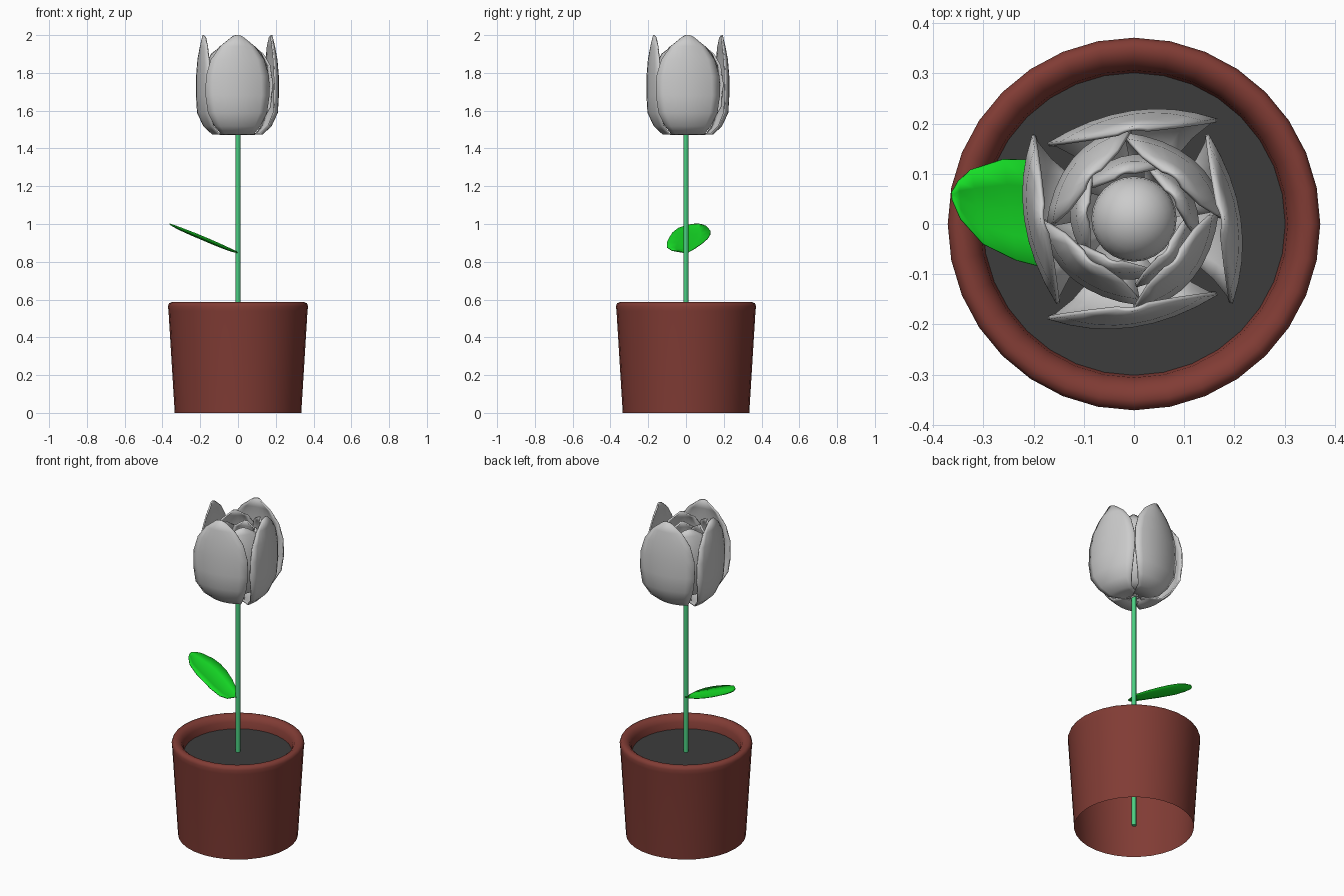
import bpy, bmesh, math
from mathutils import Matrix, Vector

if "Cube" in bpy.data.objects:
    bpy.data.objects.remove(bpy.data.objects["Cube"])


def material(name, rgb):
    m = bpy.data.materials.new(name)
    m.diffuse_color = (*rgb, 1)
    m.use_nodes = True
    m.node_tree.nodes["Principled BSDF"].inputs["Base Color"].default_value = m.diffuse_color
    return m


def finish(name, bm, mat=None, angle=40):
    bmesh.ops.recalc_face_normals(bm, faces=bm.faces)
    me = bpy.data.meshes.new(name)
    bm.to_mesh(me)
    bm.free()
    ob = bpy.data.objects.new(name, me)
    bpy.context.collection.objects.link(ob)
    if mat:
        me.materials.append(mat)
    bpy.ops.object.select_all(action='DESELECT')
    ob.select_set(True)
    bpy.context.view_layer.objects.active = ob
    bpy.ops.object.shade_smooth_by_angle(angle=math.radians(angle))
    return ob


def lathe(name, profile, sides, mat):
    bm = bmesh.new()
    rings = [[bm.verts.new((r * math.cos(2 * math.pi * i / sides),
                            r * math.sin(2 * math.pi * i / sides), z))
              for i in range(sides)] for r, z in profile]
    for a, b in zip(rings, rings[1:]):
        for i in range(sides):
            j = (i + 1) % sides
            bm.faces.new((a[i], a[j], b[j], b[i]))
    return finish(name, bm, mat, 60)


def grid_mesh(rows):
    bm = bmesh.new()
    vs = [[bm.verts.new(p) for p in row] for row in rows]
    for a, b in zip(vs, vs[1:]):
        for i in range(len(a) - 1):
            bm.faces.new((a[i], a[i + 1], b[i + 1], b[i]))
    return bm


def thicken(ob, t):
    s = ob.modifiers.new("thickness", 'SOLIDIFY')
    s.thickness = t
    s.offset = 0


def petal_ring(name, profile, count, start, drop, skew):
    """Cupped, overlapping petals; profile rows are radius, height, half width."""
    us = [i / 4 - 1 for i in range(9)]
    top = profile[-1][1]
    for k in range(count):
        rows = []
        for r, z, w in profile:
            f = w / max(p[2] for p in profile)
            rows.append([Vector((w * u, r - drop * f * u * u + skew * f * u,
                                 z - (0.012 * u * u if z == top else 0))) for u in us])
        bm = grid_mesh(rows)
        turn = Matrix.Rotation(math.radians(start + 360 / count * k), 4, 'Z')
        bmesh.ops.transform(bm, matrix=turn, verts=bm.verts)
        bmesh.ops.translate(bm, vec=(-0.003, 0.01, 0), verts=bm.verts)
        thicken(finish(f"{name}_{k + 1}", bm, None, 60), 0.008)


brown = material("clay", (0.22, 0.045, 0.035))
dark = material("soil", (0.045, 0.045, 0.045))
stem_green = material("stem_green", (0.07, 0.62, 0.22))
leaf_green = material("leaf_green", (0.008, 0.75, 0.02))

# Pot: tapered wall, open underneath, with a rounded rim
lathe("pot", [(0.335, 0), (0.368, 0.54), (0.371, 0.565), (0.365, 0.58), (0.352, 0.586),
              (0.335, 0.584), (0.318, 0.572), (0.306, 0.55), (0.30, 0.50)], 32, brown)

# Soil disc
bm = bmesh.new()
bmesh.ops.create_circle(bm, cap_ends=True, segments=32, radius=0.302,
                        matrix=Matrix.Translation((0, 0, 0.51)))
finish("soil", bm, dark)

# Stem
bm = bmesh.new()
bmesh.ops.create_cone(bm, cap_ends=True, segments=12, radius1=0.013, radius2=0.013,
                      depth=1.5, matrix=Matrix.Translation((0, 0, 0.76)))
finish("stem", bm, stem_green)

# Leaf: edge pairs (x, y of lower edge; x, y of upper edge) on a rising slope
edges = [(-0.005, -0.025, 0, 0.01), (-0.02, -0.075, -0.04, 0.045), (-0.055, -0.1, -0.10, 0.085),
         (-0.12, -0.1, -0.16, 0.115), (-0.185, -0.085, -0.21, 0.128), (-0.235, -0.072, -0.26, 0.129),
         (-0.30, -0.04, -0.325, 0.108), (-0.345, 0.01, -0.35, 0.085), (-0.362, 0.05, -0.363, 0.062)]
rows = []
for ax, ay, bx, by in edges:
    row = []
    for i in range(5):
        t = i / 4
        x, y = ax + (bx - ax) * t, ay + (by - ay) * t
        cup = -0.09 * (by - ay) * 4 * t * (1 - t)
        row.append((x, y, 0.85 + 0.49 * -x - 0.2 * x * x + cup))
    rows.append(row)
thicken(finish("leaf", grid_mesh(rows), leaf_green, 60), 0.004)

# Flower: outer, middle and inner petal rings around a round bud
petal_ring("outer_petal", [(0.02, 1.475, 0.035), (0.13, 1.477, 0.085), (0.175, 1.52, 0.12),
                           (0.207, 1.59, 0.155), (0.212, 1.68, 0.168), (0.212, 1.78, 0.166),
                           (0.205, 1.87, 0.14), (0.193, 1.94, 0.09), (0.18, 2.0, 0.03)],
           4, 0, 0.04, 0.024)
petal_ring("middle_petal", [(0.02, 1.49, 0.03), (0.11, 1.53, 0.08), (0.155, 1.62, 0.12),
                            (0.165, 1.74, 0.13), (0.155, 1.84, 0.115), (0.135, 1.9, 0.075),
                            (0.12, 1.94, 0.025)], 4, 45, 0.045, 0.012)
petal_ring("inner_petal", [(0.02, 1.5, 0.03), (0.09, 1.56, 0.06), (0.12, 1.66, 0.09),
                           (0.122, 1.77, 0.09), (0.11, 1.85, 0.065), (0.095, 1.89, 0.02)],
           5, 10, 0.035, 0.01)
bm = bmesh.new()
bmesh.ops.create_uvsphere(bm, u_segments=24, v_segments=12, radius=0.085,
                          matrix=Matrix.Translation((0, 0.01, 1.73)))
finish("bud", bm, None, 60)
